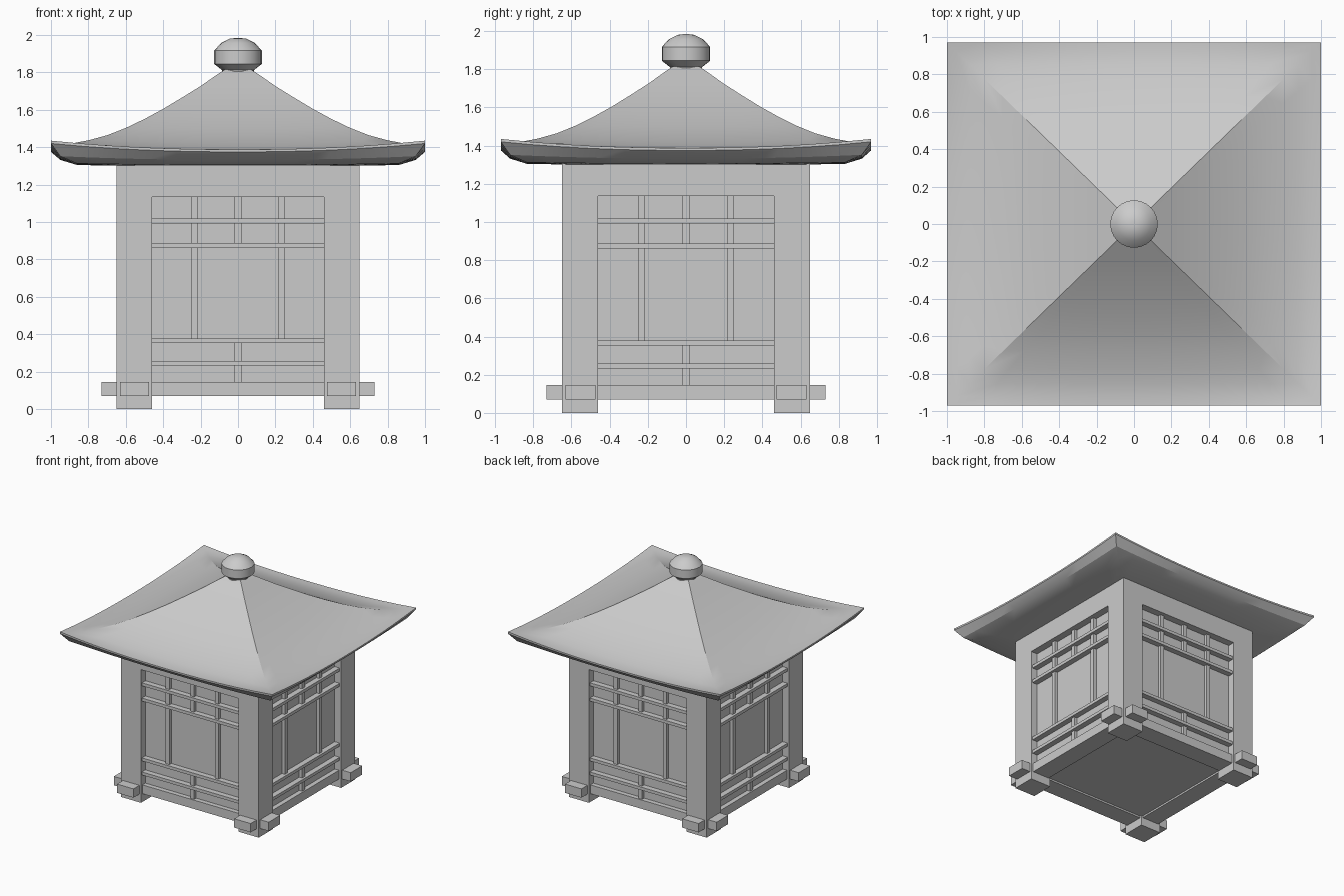
import bpy, bmesh, math

if "Cube" in bpy.data.objects:
    bpy.data.objects.remove(bpy.data.objects["Cube"])

COLS = bpy.context.scene.collection


def add_object(name, bm, smooth=None):
    bmesh.ops.recalc_face_normals(bm, faces=bm.faces[:])
    me = bpy.data.meshes.new(name)
    bm.to_mesh(me)
    bm.free()
    ob = bpy.data.objects.new(name, me)
    COLS.objects.link(ob)
    if smooth is not None:
        bpy.ops.object.select_all(action='DESELECT')
        ob.select_set(True)
        bpy.context.view_layer.objects.active = ob
        bpy.ops.object.shade_smooth_by_angle(angle=math.radians(smooth))
    return ob


def box(name, x0, x1, y0, y1, z0, z1, turn=0):
    bm = bmesh.new()
    bmesh.ops.create_cube(bm, size=1)
    for v in bm.verts:
        v.co = ((x0 + x1) / 2 + v.co.x * (x1 - x0),
                (y0 + y1) / 2 + v.co.y * (y1 - y0),
                (z0 + z1) / 2 + v.co.z * (z1 - z0))
    ob = add_object(name, bm)
    ob.rotation_euler.z = turn * math.pi / 2
    return ob


def loft(name, rings, smooth, caps=True):
    bm = bmesh.new()
    loops = [[bm.verts.new(p) for p in ring] for ring in rings]
    n = len(loops[0])
    for a, b in zip(loops, loops[1:]):
        for i in range(n):
            j = (i + 1) % n
            bm.faces.new((a[i], a[j], b[j], b[i]))
    if caps:
        bm.faces.new(loops[0])
        bm.faces.new(loops[-1])
    return add_object(name, bm, smooth)


# Solid core whose faces are the recessed wall panels and the floor
box("wall_panels", -0.59, 0.59, -0.59, 0.59, 0.085, 1.30)

# Four sides: corner post, header, sill beam and lattice
for k in range(4):
    side = ("front", "right", "back", "left")[k]
    box(side + "_corner_post", 0.46, 0.65, -0.65, -0.46, 0, 1.32, k)
    box(side + "_header", -0.46, 0.46, -0.65, -0.58, 1.135, 1.32, k)
    box(side + "_sill_beam", -0.73, 0.73, -0.63, -0.475, 0.07, 0.145, k)
    for z in (0.245, 0.365, 0.875, 1.005):
        box(side + "_lattice_rail", -0.46, 0.46, -0.637, -0.58,
            z - 0.013, z + 0.013, k)
    for x in (-0.232, 0.232):
        box(side + "_lattice_stile", x - 0.018, x + 0.018, -0.617, -0.58, 0.37, 1.135, k)
    for z0, z1 in ((0.145, 0.36), (0.88, 1.135)):
        box(side + "_lattice_centre_stile", -0.018, 0.018, -0.617, -0.58, z0, z1, k)

# Roof: square rings (half width, height, corner lift) from soffit to peak
PROFILE = [(0.60, 1.300, 0.0), (0.86, 1.305, 0.008), (0.95, 1.332, 0.02),
           (1.00, 1.375, 0.045), (1.00, 1.388, 0.047), (0.95, 1.389, 0.034),
           (0.88, 1.400, 0.022), (0.80, 1.423, 0.014), (0.70, 1.457, 0.007),
           (0.60, 1.500, 0.003), (0.50, 1.551, 0.0), (0.40, 1.605, 0.0),
           (0.30, 1.665, 0.0), (0.20, 1.727, 0.0), (0.11, 1.790, 0.0),
           (0.07, 1.815, 0.0)]
STEPS = 12


def roof_ring(d, z, lift):
    pts = []
    for k in range(4):
        c, s = ((1, 0), (0, 1), (-1, 0), (0, -1))[k]
        for i in range(STEPS):
            t = -1 + 2 * i / STEPS
            x, y = d * t, -d
            pts.append((x * c - y * s, (x * s + y * c) * 0.97,
                        z + lift * abs(t) ** 2.2))
    return pts


loft("roof", [roof_ring(*p) for p in PROFILE], 25)

# Finial: lathed knob on the peak
KNOB = [(0.085, 1.79), (0.085, 1.812), (0.127, 1.845), (0.127, 1.917),
        (0.09, 1.957), (0.045, 1.98), (0.015, 1.984)]
SEG = 24
loft("finial", [[(r * math.cos(2 * math.pi * i / SEG),
                  r * math.sin(2 * math.pi * i / SEG), z)
                 for i in range(SEG)] for r, z in KNOB], 35)
